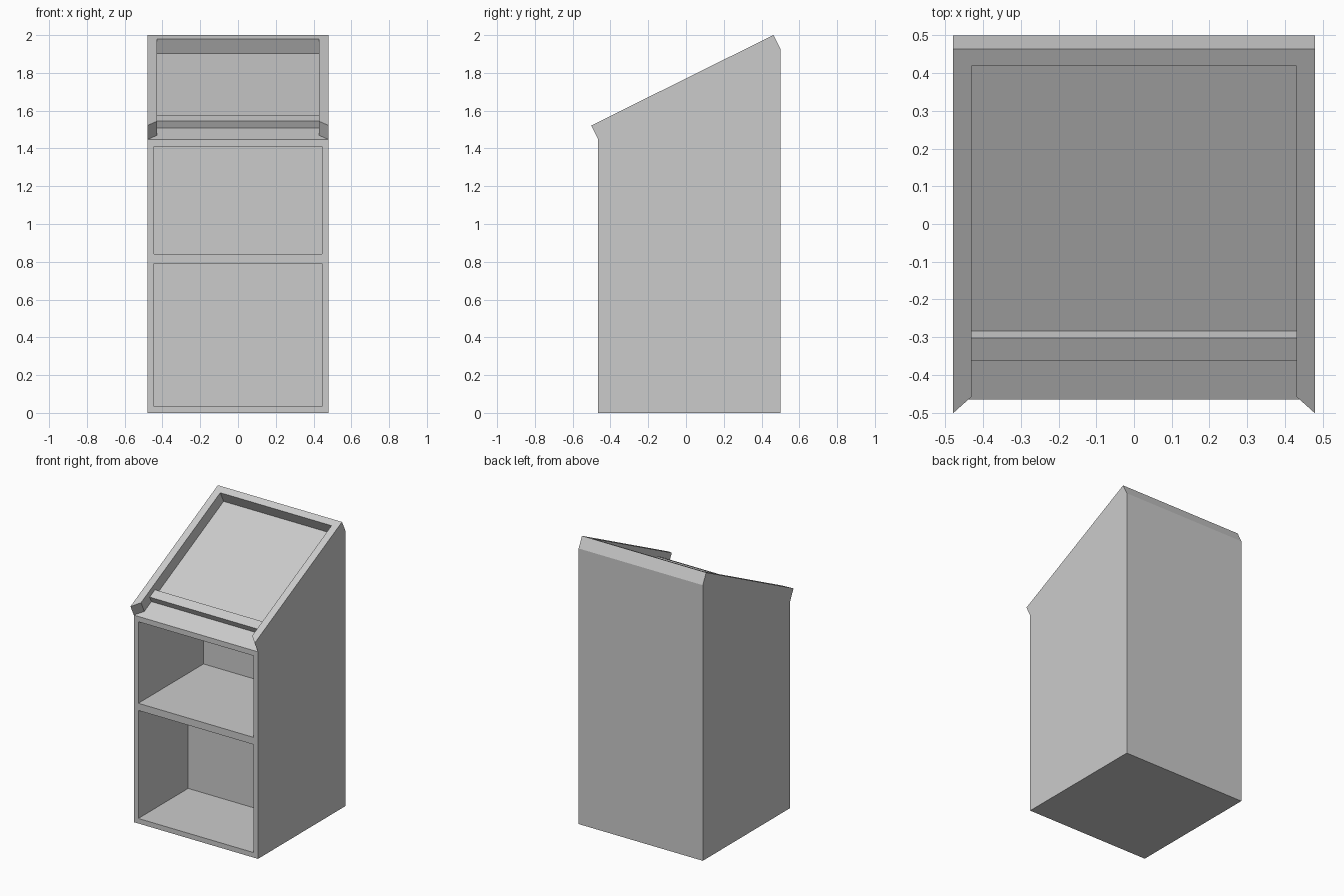
import bpy, bmesh, math
from mathutils import Vector

if "Cube" in bpy.data.objects:
    bpy.data.objects.remove(bpy.data.objects["Cube"])

W, FRONT, BACK = 0.48, -0.465, 0.5      # half width, front and back planes
Z0, Z1 = 1.447, 1.926                   # slope base height at front / back
RIM, RIM_H = 0.05, 0.083                # rim width and height
slope = Vector((0, BACK - FRONT, Z1 - Z0))
L = slope.length
d = slope.normalized()
n = Vector((0, -d.z, d.y))


def on_slope(x, u, w=0.0):
    """Point on the tilted top: x across, u up the slope, w above it."""
    return Vector((x, FRONT, Z0)) + d * u + n * w


def make_object(name, bm):
    bmesh.ops.remove_doubles(bm, verts=bm.verts, dist=1e-5)
    bmesh.ops.recalc_face_normals(bm, faces=bm.faces)
    mesh = bpy.data.meshes.new(name)
    bm.to_mesh(mesh)
    bm.free()
    obj = bpy.data.objects.new(name, mesh)
    bpy.context.collection.objects.link(obj)
    return obj


def face(bm, pts):
    return bm.faces.new([bm.verts.new(p) for p in pts])


def box(name, lo, hi):
    bm = bmesh.new()
    bmesh.ops.create_cube(bm, size=1)
    for v in bm.verts:
        v.co = [lo[i] + (v.co[i] + 0.5) * (hi[i] - lo[i]) for i in range(3)]
    return make_object(name, bm)


# Cabinet: walls and floor under a sloped desk panel
bm = bmesh.new()
side = [(FRONT, 0), (BACK, 0), (BACK, Z1), (FRONT, Z0)]
for s in (-W, W):
    face(bm, [(s, y, z) for y, z in side])
for (ya, za), (yb, zb) in zip(side[:3] + side[3:], side[1:3] + side[3:] + side[:1]):
    if (ya, za) != (BACK, Z1):          # top is made by panel and rim
        face(bm, [(-W, ya, za), (W, ya, za), (W, yb, zb), (-W, yb, zb)])
inner = W - RIM
face(bm, [on_slope(x, u) for x, u in
          [(-W, 0), (W, 0), (inner, RIM), (inner, L - RIM), (-inner, L - RIM), (-inner, RIM)]])

# U-shaped rim with mitred front ends
rim = [(-W, 0), (-inner, RIM), (-inner, L - RIM), (inner, L - RIM),
       (inner, RIM), (W, 0), (W, L), (-W, L)]
face(bm, [on_slope(x, u, RIM_H) for x, u in rim])
for a, b in zip(rim, rim[1:] + rim[:1]):
    face(bm, [on_slope(*a), on_slope(*b), on_slope(*b, RIM_H), on_slope(*a, RIM_H)])
cabinet = make_object("cabinet", bm)

# Two open compartments in the front, the lower one shallower
for name, z_lo, z_hi, y_back in (("lower", 0.035, 0.79, 0.085), ("upper", 0.84, 1.41, 0.255)):
    cutter = box(name + "_cutter", (-0.445, FRONT - 0.2, z_lo), (0.445, y_back, z_hi))
    cutter.hide_render = True
    mod = cabinet.modifiers.new(name + "_compartment", 'BOOLEAN')
    mod.operation, mod.solver, mod.object = 'DIFFERENCE', 'EXACT', cutter
    bpy.context.view_layer.objects.active = cabinet
    bpy.ops.object.modifier_apply(modifier=mod.name)
    bpy.data.objects.remove(cutter)

# Paper ledge across the desk panel
ledge = box("paper_ledge", (-inner, 0, 0), (inner, 1, 1))
u0, u1 = 0.137, 0.203
for v in ledge.data.vertices:
    v.co = on_slope(v.co.x, u0 + v.co.y * (u1 - u0), v.co.z * 0.043)
